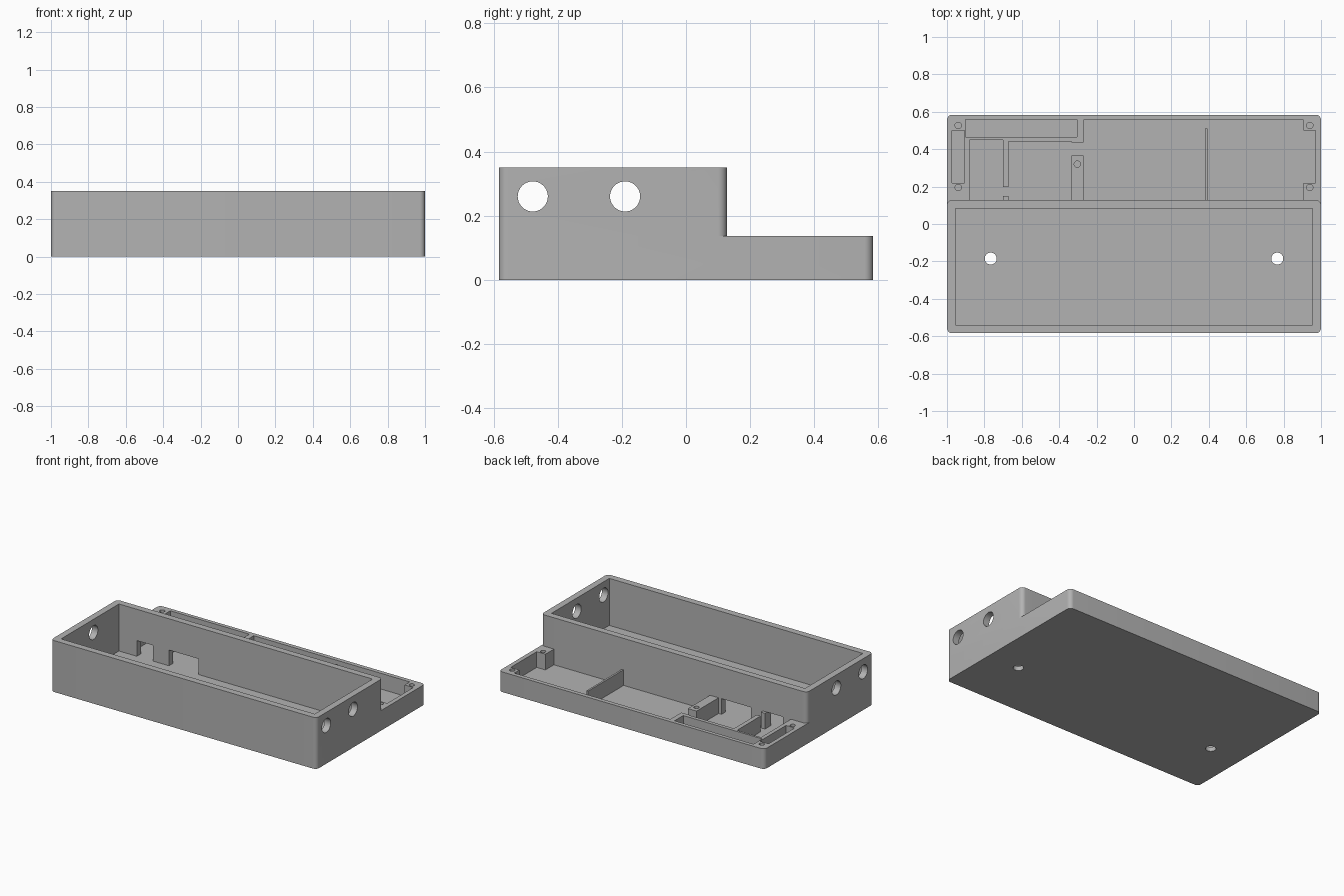
import bpy
import bmesh
from math import pi
from mathutils import Matrix, Vector

old = bpy.data.objects.get("Cube")
if old:
    bpy.data.objects.remove(old, do_unlink=True)

# Overall sizes
HALF_X, HALF_Y = 1.0, 0.584
BOX_BACK, BOX_TOP, TRAY_TOP, FLOOR = 0.128, 0.35, 0.137, 0.03
WALL = 0.045
ABOVE = BOX_TOP + 0.1

grey = bpy.data.materials.new("plain grey")
grey.use_nodes = True
colour = (0.45, 0.45, 0.45, 1)
grey.diffuse_color = colour
grey.node_tree.nodes["Principled BSDF"].inputs["Base Color"].default_value = colour


def finish(name, bm):
    """Turn a bmesh into a named grey object."""
    bmesh.ops.recalc_face_normals(bm, faces=bm.faces)
    mesh = bpy.data.meshes.new(name)
    bm.to_mesh(mesh)
    bm.free()
    mesh.materials.append(grey)
    obj = bpy.data.objects.new(name, mesh)
    bpy.context.scene.collection.objects.link(obj)
    return obj


def block(name, x, y, z, radius=0):
    """Box between (low, high) pairs, with optional rounded upright edges."""
    bm = bmesh.new()
    bmesh.ops.create_cube(bm, size=1)
    for v in bm.verts:
        v.co = Vector([low + (c + 0.5) * (high - low)
                       for c, (low, high) in zip(v.co, (x, y, z))])
    if radius:
        upright = [e for e in bm.edges
                   if abs(e.verts[0].co.z - e.verts[1].co.z) > 0.01]
        bmesh.ops.bevel(bm, geom=upright, offset=radius, segments=8,
                        profile=0.5, affect='EDGES')
    return finish(name, bm)


def rod(name, centre, radius, length, along_x=False):
    """Cylinder standing along z, or lying along x."""
    bm = bmesh.new()
    turn = Matrix.Rotation(pi / 2, 4, 'Y') if along_x else Matrix()
    bmesh.ops.create_cone(bm, cap_ends=True, segments=40, radius1=radius,
                          radius2=radius, depth=length,
                          matrix=Matrix.Translation(centre) @ turn)
    return finish(name, bm)


def combine(target, tool, operation):
    """Apply a boolean to the target and discard the tool."""
    mod = target.modifiers.new(operation, 'BOOLEAN')
    mod.operation, mod.object, mod.solver = operation, tool, 'EXACT'
    bpy.context.view_layer.objects.active = target
    bpy.ops.object.modifier_apply(modifier=mod.name)
    bpy.data.objects.remove(tool, do_unlink=True)


# Outer body: a low tray with a tall box over its front part
body = block("enclosure_body", (-HALF_X, HALF_X), (-HALF_Y, HALF_Y),
             (0, TRAY_TOP), 0.028)
tall = block("tall_box", (-HALF_X, HALF_X), (-HALF_Y, BOX_BACK),
             (0.05, BOX_TOP), 0.028)
combine(body, tall, 'UNION')


def cut(x, y, top=ABOVE):
    combine(body, block("cutter", x, y, (FLOOR, top)), 'DIFFERENCE')


def drill(centre, radius, length, along_x=False):
    combine(body, rod("drill", centre, radius, length, along_x), 'DIFFERENCE')


# Main cavity of the tall box
cut((-HALF_X + WALL, HALF_X - WALL), (-HALF_Y + WALL, BOX_BACK - WALL))

# Compartments of the tray
cut((-0.27, 0.905), (BOX_BACK, 0.555))       # wide bay
cut((0.85, 0.97), (0.22, 0.5))               # recess between the corner posts
cut((-0.88, -0.7), (BOX_BACK, 0.45))         # square pocket
cut((-0.67, -0.335), (BOX_BACK, 0.44))       # middle pocket
cut((-0.72, -0.65), (0.15, 0.197))           # gap in the divider
cut((-0.35, -0.25), (0.365, 0.436))          # passage into the wide bay
cut((-0.9, -0.305), (0.465, 0.558))          # long rear slot
cut((-0.972, -0.907), (0.22, 0.5))           # side slot

# Cable openings through the wall between box and tray
for opening in ((-0.82, -0.7), (-0.578, -0.357)):
    cut(opening, (BOX_BACK - WALL - 0.02, BOX_BACK + 0.01), TRAY_TOP)

# Round holes through both end walls
for y in (-0.478, -0.19):
    drill((0, y, 0.26), 0.047, 3, along_x=True)

# Mounting holes through the floor
for side in (-1, 1):
    drill((side * 0.766, -0.185, 0), 0.032, 0.2)

# Screw holes in the corner posts and the inner post
screws = [(side * 0.94, y) for side in (-1, 1) for y in (0.195, 0.527)]
for x, y in screws + [(-0.303, 0.32)]:
    drill((x, y, TRAY_TOP), 0.017, 0.16)

# Thin partition across the wide bay
rib = block("partition_rib", (0.38, 0.393), (BOX_BACK, 0.51), (FLOOR, TRAY_TOP))

for part in (body, rib):
    bpy.ops.object.select_all(action='DESELECT')
    part.select_set(True)
    bpy.context.view_layer.objects.active = part
    bpy.ops.object.shade_smooth_by_angle(angle=pi / 6)
